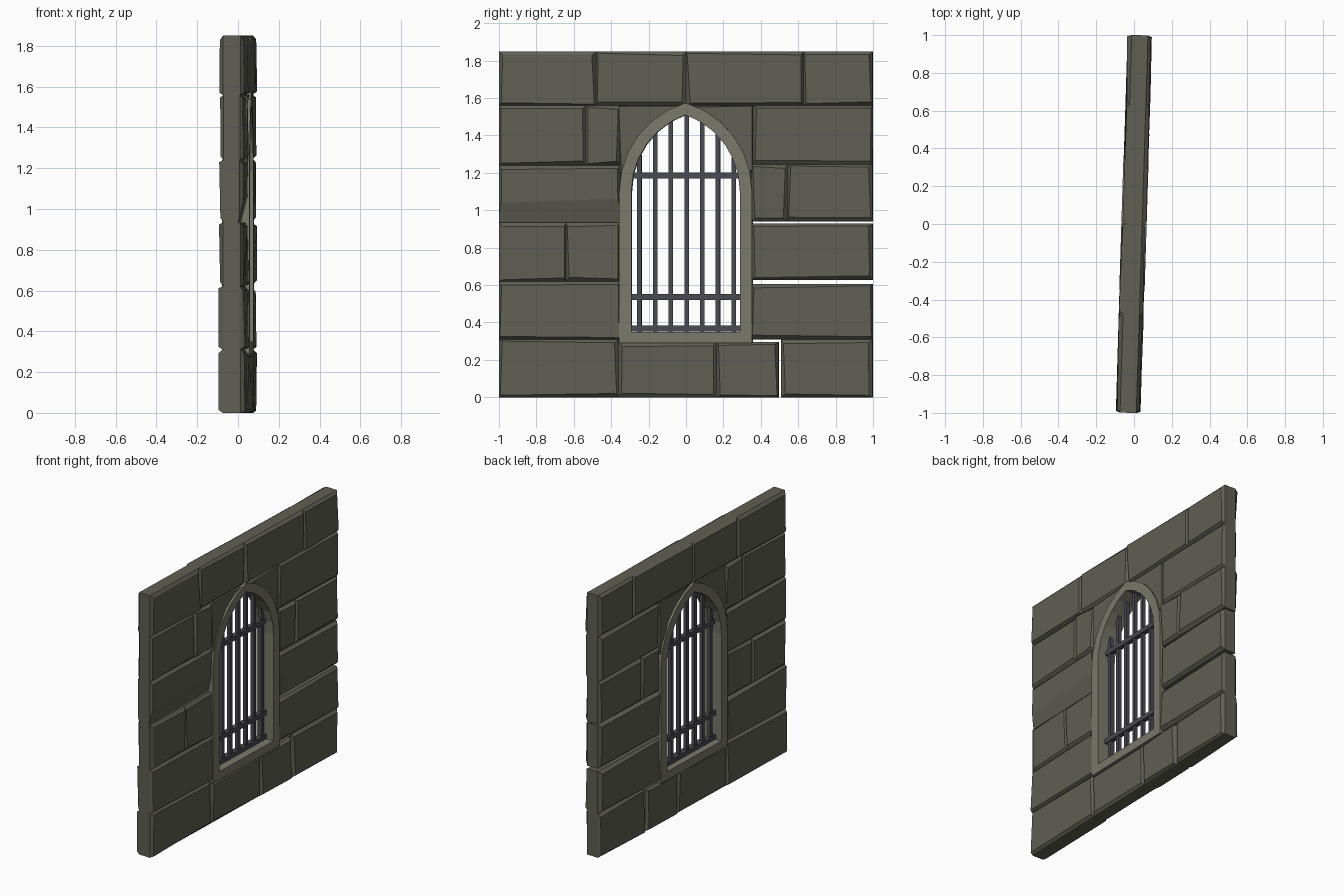
import bpy, bmesh, math, random
from mathutils import Matrix, Vector

if "Cube" in bpy.data.objects:
    bpy.data.objects.remove(bpy.data.objects["Cube"])

random.seed(4)
TURN = Matrix.Rotation(-0.031, 4, 'Z')   # the wall stands slightly turned
H = 0.067                                # half thickness of the wall
SPRING = 1.1                             # height where the arch starts


def material(name, rgb):
    m = bpy.data.materials.new(name)
    m.diffuse_color = (*rgb, 1)
    m.use_nodes = True
    m.node_tree.nodes["Principled BSDF"].inputs["Base Color"].default_value = m.diffuse_color
    return m


STONE = material("stone", (0.115, 0.115, 0.088))
TRIM = material("trim_stone", (0.19, 0.19, 0.145))
IRON = material("iron", (0.068, 0.068, 0.085))


def finish(bm, name, mat):
    bmesh.ops.recalc_face_normals(bm, faces=bm.faces)
    bm.transform(TURN)
    me = bpy.data.meshes.new(name)
    bm.to_mesh(me)
    bm.free()
    me.materials.append(mat)
    ob = bpy.data.objects.new(name, me)
    bpy.context.collection.objects.link(ob)
    return ob


def stone(name, outline, half=H, bevel=0.022, chip=False):
    """Rough block: prism of a (y, z) outline with uneven bevelled faces."""
    bm = bmesh.new()
    body = half - 0.024
    back = bm.faces.new([bm.verts.new((-body, y, z)) for y, z in outline])
    ext = bmesh.ops.extrude_face_region(bm, geom=[back], use_keep_orig=True)
    new = [g for g in ext["geom"] if isinstance(g, bmesh.types.BMVert)]
    bmesh.ops.translate(bm, verts=new, vec=(2 * body, 0, 0))
    bmesh.ops.recalc_face_normals(bm, faces=bm.faces)
    caps = [f for f in bm.faces if abs(f.normal.x) > 0.9]
    bmesh.ops.inset_individual(bm, faces=caps, thickness=bevel, depth=0.024)
    for v in bm.verts:
        if abs(v.co.x) > body + 0.01:
            v.co.x -= math.copysign(random.uniform(0, 0.01), v.co.x)
            v.co.y += random.uniform(-0.009, 0.009)
            v.co.z += random.uniform(-0.008, 0.008)
    if chip:   # broken lower face
        cut = bmesh.ops.bisect_plane(
            bm, geom=bm.verts[:] + bm.edges[:] + bm.faces[:],
            plane_co=(0.03, -0.7, 0.94), plane_no=Vector((1, 0.01, -0.25)).normalized(),
            clear_outer=True)
        edges = [g for g in cut["geom_cut"] if isinstance(g, bmesh.types.BMEdge)]
        bmesh.ops.holes_fill(bm, edges=edges)
    return finish(bm, name, STONE)


def arch_z(y, w, rise):
    c = (w * w - rise * rise) / (2 * w)
    return SPRING + math.sqrt(max(0, (w - c) ** 2 - (abs(y) - c) ** 2))


def arch_half(w, rise, n=6):
    """Right half of a pointed arch, spring line to apex."""
    c = (w * w - rise * rise) / (2 * w)
    end = math.atan2(rise, -c)
    return [(c + (w - c) * math.cos(end * i / n),
             SPRING + (w - c) * math.sin(end * i / n)) for i in range(n + 1)]


def arch_loop(w, rise, bottom):
    half = arch_half(w, rise)
    return [(-w, bottom), (w, bottom)] + half + [(-y, z) for y, z in half[-2::-1]]


# Courses of blocks: (y0, y1, z0, z1)
courses = [
    [(-1, -.36, 0, .31), (-.36, .165, 0, .295), (.165, .497, 0, .295), (.51, 1, 0, .31)],
    [(-1, -.35, .31, .62), (.35, 1, .31, .607)],
    [(-1, -.64, .62, .935), (-.64, -.35, .62, .935), (.35, 1, .627, .93)],
    [(-1, -.35, .935, 1.24), (.35, .545, .94, 1.245), (.545, 1, .94, 1.245)],
    [(-1, -.535, 1.24, 1.56), (-.535, -.35, 1.24, 1.56), (.36, 1, 1.245, 1.56)],
    [(-1, -.48, 1.56, 1.85), (-.48, 0, 1.56, 1.85), (0, .63, 1.56, 1.85), (.63, 1, 1.56, 1.85)],
]
for r, row in enumerate(courses):
    for i, (a, b, c, d) in enumerate(row):
        stone(f"block_row{r + 1}_{i + 1}", [(a, c), (b, c), (b, d), (a, d)],
              half=H if r in (0, 5) else H - random.uniform(0, 0.004),
              chip=(r == 3 and i == 0))

# Blocks in the corners beside the arch top
for side, s in (("left", -1), ("right", 1)):
    curve = [p for p in arch_half(0.325, 0.445) if 1.22 < p[1] < 1.54]
    pts = [(.36, 1.56), (.36, 1.2), (.325, 1.2)] + curve + [(.02, 1.56)]
    stone(f"arch_corner_block_{side}", [(s * y, z) for y, z in pts], half=0.06, bevel=0.012)

# Pointed window frame
bm = bmesh.new()
rings = []
for x, (w, rise, bottom) in ((-H, (.355, .475, .29)), (H, (.355, .475, .29)),
                             (H, (.29, .41, .35)), (-H, (.29, .41, .35))):
    rings.append([bm.verts.new((x, y, z)) for y, z in arch_loop(w, rise, bottom)])
for k in range(4):
    p, q = rings[k], rings[(k + 1) % 4]
    for i in range(len(p)):
        j = (i + 1) % len(p)
        bm.faces.new((p[i], p[j], q[j], q[i]))
finish(bm, "window_frame", TRIM)


def bar(name, y0, y1, z0, z1, half):
    bm = bmesh.new()
    bmesh.ops.create_cube(bm, size=1, matrix=Matrix.LocRotScale(
        Vector((-0.005, (y0 + y1) / 2, (z0 + z1) / 2)), None,
        Vector((2 * half, y1 - y0, z1 - z0))))
    finish(bm, name, IRON)


# Iron grille
for i in range(7):
    y = (i - 3) * 0.084 + 0.003
    bar(f"upright_bar_{i + 1}", y - .012, y + .012, .345, arch_z(y, .29, .41) + .01, .012)
for i, z in enumerate((.367, .537, 1.187)):
    bar(f"cross_bar_{i + 1}", -.295, .295, z - .016, z + .016, .017)
